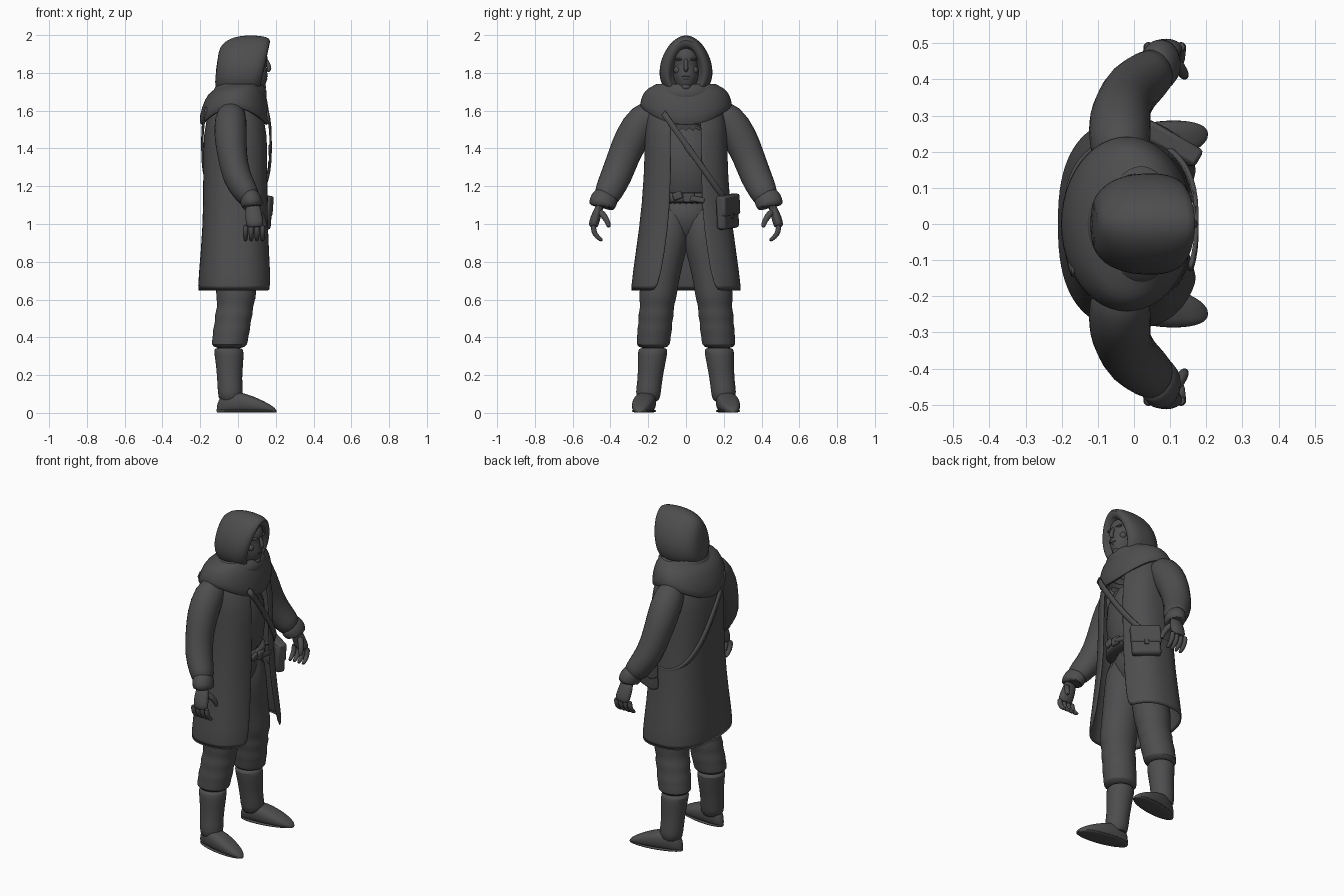
import bpy, bmesh, math
from mathutils import Vector, Matrix

default_cube = bpy.data.objects.get("Cube")
if default_cube:
    bpy.data.objects.remove(default_cube, do_unlink=True)

charcoal = bpy.data.materials.new("charcoal cloth")
charcoal.use_nodes = True
colour = (0.075, 0.075, 0.078, 1)
charcoal.diffuse_color = colour
shader = next(node for node in charcoal.node_tree.nodes if node.type == "BSDF_PRINCIPLED")
shader.inputs["Base Color"].default_value = colour
shader.inputs["Roughness"].default_value = 0.8


def finish(name, bm, subdivide=1, thickness=0, bevel=0):
    """Turn a bmesh into a smooth, coloured object."""
    bmesh.ops.recalc_face_normals(bm, faces=bm.faces)
    mesh = bpy.data.meshes.new(name)
    bm.to_mesh(mesh)
    bm.free()
    part = bpy.data.objects.new(name, mesh)
    bpy.context.collection.objects.link(part)
    mesh.materials.append(charcoal)
    if thickness:
        modifier = part.modifiers.new("thickness", "SOLIDIFY")
        modifier.thickness, modifier.offset = thickness, 0
    if bevel:
        modifier = part.modifiers.new("bevel", "BEVEL")
        modifier.width, modifier.segments = bevel, 2
    if subdivide:
        modifier = part.modifiers.new("smooth", "SUBSURF")
        modifier.levels = modifier.render_levels = subdivide
    bpy.ops.object.select_all(action="DESELECT")
    part.select_set(True)
    bpy.context.view_layer.objects.active = part
    bpy.ops.object.shade_smooth_by_angle(angle=math.radians(50))


def loft(name, rings, closed=True, caps=True, **options):
    """Skin a row of rings that all have the same number of points."""
    bm = bmesh.new()
    rows = [[bm.verts.new(point) for point in ring] for ring in rings]
    count = len(rows[0])
    for low, high in zip(rows, rows[1:]):
        for i in range(count if closed else count - 1):
            j = (i + 1) % count
            bm.faces.new((low[i], low[j], high[j], high[i]))
    if closed and caps:
        bm.faces.new(rows[0])
        bm.faces.new(rows[-1])
    finish(name, bm, **options)


def circle(count):
    return [math.tau * i / count for i in range(count)]


def power(value, exponent):
    return math.copysign(abs(value) ** exponent, value)


def column(name, path, widen=0, droop=0, caps=True):
    """Stack of level ovals along points of x, y, z, radius; droop sags front and back."""
    top = max(z for x, y, z, radius in path)
    rings = []
    for x, y, z, radius in path:
        sag = droop * (top - z)
        rings.append([(x + radius * math.cos(a), y + (radius + widen) * math.sin(a),
                       z - sag * math.cos(a) ** 2) for a in circle(24)])
    loft(name, rings, caps=caps)


def tube(name, path, widen=0):
    """Limb whose rings stand square to a path of x, y, z, radius."""
    points = [Vector(point[:3]) for point in path]
    rings = []
    for i, point in enumerate(points):
        radius = path[i][3]
        along = (points[min(i + 1, len(points) - 1)] - points[max(i - 1, 0)]).normalized()
        fore = (Vector((1, 0, 0)) - along * along.x).normalized()
        side = along.cross(fore)
        rings.append([point + fore * radius * math.cos(a) + side * (radius + widen) * math.sin(a)
                      for a in circle(12)])
    loft(name, rings)


def blob(name, place, size):
    bm = bmesh.new()
    shape = Matrix.Translation(place) @ Matrix.Diagonal((*size, 1))
    bmesh.ops.create_uvsphere(bm, u_segments=14, v_segments=8, radius=1, matrix=shape)
    finish(name, bm, subdivide=0)


def box(name, place, size, turn=0, roll=0, bevel=.008):
    bm = bmesh.new()
    spin = Matrix.Rotation(math.radians(turn), 4, "Z") @ Matrix.Rotation(math.radians(roll), 4, "X")
    shape = Matrix.Translation(place) @ spin @ Matrix.Diagonal((*size, 1))
    bmesh.ops.create_cube(bm, size=1, matrix=shape)
    finish(name, bm, subdivide=0, bevel=bevel)


# Long coat, open down the front: height, depth, width, half opening
rings = []
for z, depth, width, gap in [(.64, .2, .29, .15), (.85, .18, .26, .11), (1.1, .165, .225, .08),
                             (1.4, .17, .21, .08), (1.54, .16, .215, .08), (1.66, .1, .17, .05)]:
    start = math.asin((gap / width) ** 1.25)
    turns = [start + (math.tau - 2 * start) * i / 32 for i in range(33)]
    rings.append([(depth * power(math.cos(a), .8) - .01, width * power(math.sin(a), .8), z) for a in turns])
loft("long_coat", rings, closed=False, thickness=.014)

# Shirt, hips and belt inside the coat
column("shirt", [(-.01, 0, 1.09, .13), (-.01, 0, 1.3, .16), (-.01, 0, 1.56, .14)], widen=.03)
column("trouser_seat", [(-.01, 0, 1.14, .12), (-.01, 0, 1, .11), (-.01, 0, .9, .05)], widen=.04)
column("belt", [(-.01, 0, 1.11, .14), (-.01, 0, 1.12, .15), (-.01, 0, 1.16, .15), (-.01, 0, 1.17, .14)], widen=.04)
box("belt_buckle", (.145, .015, 1.14), (.02, .06, .05))
box("belt_tongue", (.15, .06, 1.13), (.016, .08, .03), roll=-10)
box("belt_knot", (.145, -.045, 1.15), (.02, .05, .04), roll=20)

# Cowl over the shoulders, with a rolled fold at the neck
column("shoulder_cowl", [(.02, 0, 1.74, .1), (0, 0, 1.72, .14), (-.01, 0, 1.7, .165), (-.02, 0, 1.64, .19),
                         (-.02, 0, 1.61, .18), (-.02, 0, 1.62, .16)], widen=.06, droop=.75, caps=False)
column("neck_fold", [(.01, 0, 1.74, .12), (.01, 0, 1.72, .145), (.01, 0, 1.69, .145), (.01, 0, 1.67, .12)],
       widen=.02, droop=.5, caps=False)

# Hood: egg-shaped sections from a domed back to the rim, then turned inside
sections = []
for i in range(1, 7):
    a = math.radians(15 * i)
    sections.append((.03 - .15 * math.cos(a), math.sin(a) ** .75, math.sin(a) ** .5))
sections += [(.08, 1, 1), (.12, .92, .95), (.14, .78, .87), (.14, .62, .75), (.08, .5, .7)]
rings = []
for x, width, tall in sections:
    lift = 1.81 if width < .7 and x > 0 else 1.83
    ring = []
    for a in circle(24):
        height = .17 * tall * math.cos(a)
        lean = .22 if x > .1 else .12
        ring.append((x + lean * height, .14 * width * math.sin(a) * (1 - .17 * math.cos(a)), lift + height))
    rings.append(ring)
loft("hood", rings)

# Head and face
column("head", [(.03, 0, 1.62, .08), (.03, 0, 1.69, .08), (.075, 0, 1.71, .06), (.07, 0, 1.77, .09),
                (.06, 0, 1.81, .095), (.06, 0, 1.85, .09), (.06, 0, 1.88, .1), (.06, 0, 1.92, .09),
                (.06, 0, 1.95, .05)], widen=-.02)
tube("nose", [(.14, 0, 1.88, .01), (.155, 0, 1.86, .01), (.17, 0, 1.82, .014), (.155, 0, 1.805, .01)])
blob("upper_lip", (.148, 0, 1.78), (.01, .024, .004))
blob("lower_lip", (.146, 0, 1.768), (.01, .02, .005))
blob("chin", (.13, 0, 1.726), (.02, .026, .018))

for side, s in (("left", 1), ("right", -1)):
    def mirror(path):
        return [(x, s * y, z, radius) for x, y, z, radius in path]

    # Face details
    blob(f"{side}_eye", (.13, s * .03, 1.85), (.01, .013, .006))
    blob(f"{side}_brow", (.14, s * .033, 1.872), (.013, .026, .007))
    blob(f"{side}_cheek", (.118, s * .042, 1.815), (.02, .024, .022))

    # Sleeve and cuff
    tube(f"{side}_sleeve", mirror([(-.03, .14, 1.6, .07), (-.04, .225, 1.56, .09), (-.04, .29, 1.45, .09),
                                   (-.03, .33, 1.36, .08), (-.01, .37, 1.25, .08), (.04, .41, 1.17, .07),
                                   (.07, .43, 1.12, .06)]), widen=.007)
    tube(f"{side}_cuff", mirror([(.05, .42, 1.15, .05), (.06, .425, 1.14, .06), (.08, .45, 1.1, .06),
                                 (.08, .45, 1.09, .05)]), widen=.015)

    # Hand with curled fingers
    tube(f"{side}_palm", mirror([(.08, .45, 1.11, .04), (.08, .47, 1.06, .045), (.09, .49, 1, .05),
                                 (.09, .49, .98, .04)]), widen=-.02)
    for i, finger in enumerate(("little", "ring", "middle", "index")):
        x = .04 + .03 * i
        tube(f"{side}_{finger}_finger", mirror([(x, .49, 1, .015), (x, .49, .96, .015), (x, .47, .93, .013),
                                                (x, .44, .91, .01)]))
    tube(f"{side}_thumb", mirror([(.1, .46, 1.07, .02), (.13, .43, 1.04, .017), (.14, .41, 1, .014),
                                  (.14, .41, .98, .01)]))

    # Trouser leg gathered from the knee down
    leg = [(-.01, .08, 1.12, .11), (-.01, .09, .92, .12), (-.01, .12, .8, .11), (-.01, .145, .66, .108)]
    for i in range(7):
        leg.append((-.01 - .006 * i, .15 + .004 * i, .6 - .04 * i, .093 if i % 2 else .105 - .001 * i))
    column(f"{side}_trouser_leg", mirror(leg + [(-.046, .174, .34, .07)]), widen=-.006)

    # Boot shaft
    column(f"{side}_boot_shaft", mirror([(-.05, .175, .345, .07), (-.05, .175, .335, .08), (-.045, .18, .28, .075),
                                         (-.045, .19, .18, .065), (-.04, .2, .11, .068), (-.04, .2, .05, .06)]))

    # Foot and sole, rounded at heel and toe
    for part, limit in (("boot_foot", 1), ("boot_sole", .018)):
        rings = []
        for i in range(11):
            along = (1 - math.cos(math.pi * (i + .3) / 10.6)) / 2
            x = .32 * along - .114
            swell = math.sin(math.pi * along) ** .4
            height = min(limit, (.15 - .1 * along) * swell ** .8)
            rings.append([(x, s * (.215 + .16 * x) + .061 * swell * power(math.cos(a), .8),
                           height / 2 * (1 + power(math.sin(a), .7)) + .001) for a in circle(14)])
        loft(f"{side}_{part}", rings)

# Slanted shoulder strap, its ends tucked under the cowl
rings = []
for i in range(33):
    a = math.radians(-27 + 239 * i / 32)
    y = .225 * power(math.sin(a), .8)
    centre = Vector((.181 * power(math.cos(a), .8) - .008, y, 1.42 - 1.4 * y))
    edge = Vector((0, .01, .012))
    rings.append([centre + edge, centre - edge])
loft("shoulder_strap", rings, closed=False, thickness=.012, subdivide=0)
box("strap_buckle", (.17, .02, 1.39), (.016, .035, .065), roll=35)
box("strap_slider", (.165, .075, 1.315), (.014, .034, .02), roll=35)

# Satchel on the left hip
box("satchel", (.1, .22, 1.06), (.052, .165, .17), turn=60, roll=5, bevel=.015)
box("satchel_flap", (.103, .224, 1.1), (.054, .172, .11), turn=60, roll=5, bevel=.012)
box("satchel_clasp", (.114, .246, 1.045), (.01, .025, .03), turn=60, roll=5, bevel=.003)
